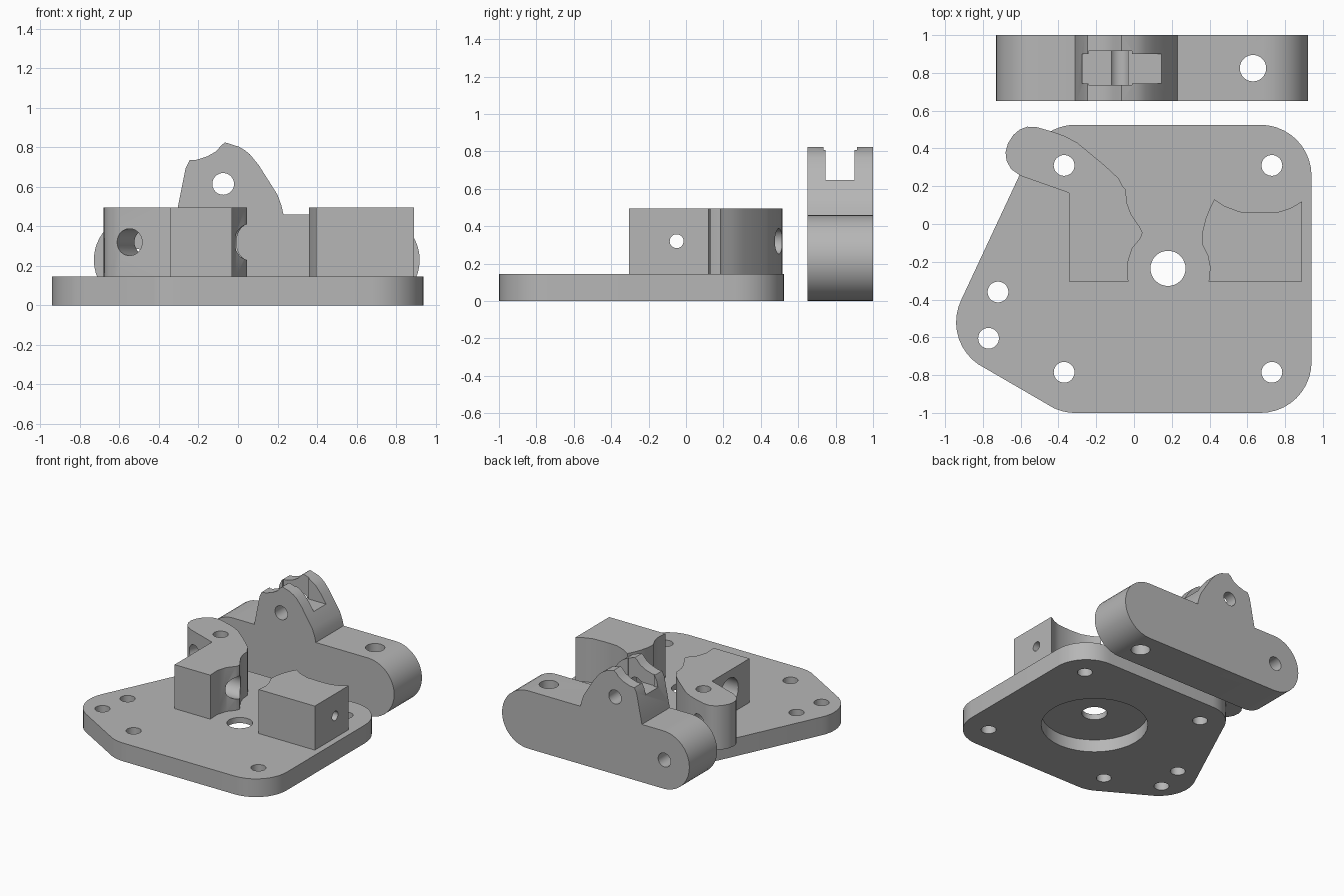
import bpy, bmesh, math
from mathutils import Vector

old = bpy.data.objects.get("Cube")
if old:
    bpy.data.objects.remove(old, do_unlink=True)

grey = bpy.data.materials.new("plain grey")
grey.use_nodes = True
grey.diffuse_color = (0.47, 0.47, 0.47, 1)
grey.node_tree.nodes["Principled BSDF"].inputs["Base Color"].default_value = (0.47, 0.47, 0.47, 1)


def finish(name, bm):
    bmesh.ops.recalc_face_normals(bm, faces=bm.faces)
    mesh = bpy.data.meshes.new(name)
    bm.to_mesh(mesh)
    bm.free()
    mesh.materials.append(grey)
    obj = bpy.data.objects.new(name, mesh)
    bpy.context.collection.objects.link(obj)
    return obj


def extrude(name, outline, low, high, axis="Z"):
    """Extrude a 2D outline: xy along Z, or xz along Y."""
    bm = bmesh.new()
    place = (lambda a, b: (a, b, low)) if axis == "Z" else (lambda a, b: (a, low, b))
    face = bm.faces.new([bm.verts.new(place(a, b)) for a, b in outline])
    new = bmesh.ops.extrude_face_region(bm, geom=[face])["geom"]
    shift = (0, 0, high - low) if axis == "Z" else (0, high - low, 0)
    bmesh.ops.translate(bm, vec=shift, verts=[v for v in new if isinstance(v, bmesh.types.BMVert)])
    return finish(name, bm)


def arc(cx, cy, r, start, end, n=10):
    angles = [math.radians(start + (end - start) * i / n) for i in range(n + 1)]
    return [(cx + r * math.cos(a), cy + r * math.sin(a)) for a in angles]


def rod(start, end, r):
    """Cylindrical cutter between two points."""
    a, b = Vector(start), Vector(end)
    bm = bmesh.new()
    bmesh.ops.create_cone(bm, cap_ends=True, segments=36, radius1=r, radius2=r, depth=(b - a).length)
    bmesh.ops.rotate(bm, matrix=(b - a).to_track_quat("Z", "Y").to_matrix(), verts=bm.verts)
    bmesh.ops.translate(bm, vec=(a + b) / 2, verts=bm.verts)
    return finish("cutter", bm)


def box(x0, x1, y0, y1, z0, z1):
    return extrude("cutter", [(x0, y0), (x1, y0), (x1, y1), (x0, y1)], z0, z1)


def cut(obj, cutters):
    """Subtract the cutters, remove them, then shade the part."""
    bpy.ops.object.select_all(action="DESELECT")
    bpy.context.view_layer.objects.active = obj
    obj.select_set(True)
    for c in cutters:
        c.hide_render = True
        mod = obj.modifiers.new("cut", "BOOLEAN")
        mod.operation, mod.solver, mod.object = "DIFFERENCE", "EXACT", c
        bpy.ops.object.modifier_apply(modifier=mod.name)
        bpy.data.objects.remove(c, do_unlink=True)
    bpy.ops.object.shade_smooth_by_angle(angle=math.radians(30))


TOP, JAW_TOP, BOLT = 0.145, 0.495, 0.055

# Base plate: five rounded corners, bolt holes, centre hole, round recess below
R = 0.27
outline = (arc(0.67, 0.255, R, 0, 90) + arc(-0.31, 0.255, R, 90, 154) + arc(-0.672, -0.52, R, 154, 244.5)
           + arc(-0.31, -0.73, R, 244.5, 270) + arc(0.67, -0.73, R, 270, 360))
plate = extrude("base_plate", outline, 0, TOP)
holes = [(-0.37, 0.31), (0.73, 0.31), (-0.37, -0.785), (0.73, -0.785), (-0.72, -0.36), (-0.77, -0.605)]
cutters = [rod((x, y, -0.1), (x, y, 0.3), BOLT) for x, y in holes]
cutters += [rod((0.18, -0.235, -0.1), (0.18, -0.235, 0.3), 0.093),
            rod((0.18, -0.235, -0.1), (0.18, -0.235, 0.1), 0.39)]
cut(plate, cutters)

# Left-hand jaw with rounded arm overhanging the plate
jaw = [(-0.345, -0.305), (-0.03, -0.305), (-0.035, -0.21), (-0.01, -0.13), (0.035, -0.075), (0.045, -0.045),
       (0.03, -0.015), (-0.015, 0.05), (-0.037, 0.11), (-0.045, 0.185), (-0.06, 0.2), (-0.08, 0.24),
       (-0.155, 0.31), (-0.3, 0.43), (-0.365, 0.465), (-0.435, 0.49), (-0.515, 0.513), (-0.565, 0.515),
       (-0.605, 0.5), (-0.64, 0.47), (-0.668, 0.425), (-0.68, 0.38), (-0.675, 0.335), (-0.65, 0.29),
       (-0.6, 0.255), (-0.345, 0.165)]
pivot_jaw = extrude("pivot_jaw", jaw, TOP, JAW_TOP)
cut(pivot_jaw, [rod((-0.37, 0.31, 0), (-0.37, 0.31, 0.7), BOLT),
                rod((-0.65, -0.05, 0.32), (0.2, -0.05, 0.32), 0.09),
                rod((-0.65, -0.05, 0.32), (-0.17, -0.05, 0.32), 0.115),
                rod((-0.616, 0.047, 0.32), (-0.385, 0.705, 0.32), 0.068)])

# Right-hand jaw with scooped back
jaw = [(0.395, -0.305), (0.89, -0.305), (0.89, 0.12), (0.83, 0.085), (0.77, 0.065), (0.66, 0.06), (0.56, 0.065),
       (0.48, 0.095), (0.425, 0.13), (0.4, 0.08), (0.38, 0.03), (0.36, -0.05), (0.36, -0.105), (0.39, -0.165),
       (0.403, -0.23)]
block_jaw = extrude("block_jaw", jaw, TOP, JAW_TOP)
cut(block_jaw, [rod((0.2, -0.05, 0.32), (1.1, -0.05, 0.32), 0.037)])

# Separate lever: rounded bar with a forked lug
lug = [(0.23, 0.46), (0.22, 0.505), (0.2, 0.56), (0.105, 0.71), (0.06, 0.765), (0.035, 0.785), (0.005, 0.803),
       (-0.065, 0.825), (-0.085, 0.81), (-0.11, 0.78), (-0.155, 0.755), (-0.21, 0.737), (-0.245, 0.735),
       (-0.265, 0.695), (-0.305, 0.495), (-0.312, 0.46)]
bar = arc(0.69, 0.23, 0.23, -90, 90, 20) + lug + arc(-0.5, 0.23, 0.23, 90, 270, 20)
lever = extrude("lever", bar, 0.65, 1.0, "Y")
cut(lever, [box(-0.5, 0.4, 0.745, 0.9, 0.647, 1.0),
            box(-0.24, -0.01, 0.735, 0.915, 0.647, 1.0),
            rod((-0.075, 0.5, 0.615), (-0.075, 1.2, 0.615), BOLT),
            rod((-0.51, 0.5, 0.23), (-0.51, 1.2, 0.23), BOLT),
            rod((0.63, 0.825, -0.2), (0.63, 0.825, 0.7), 0.07)])
